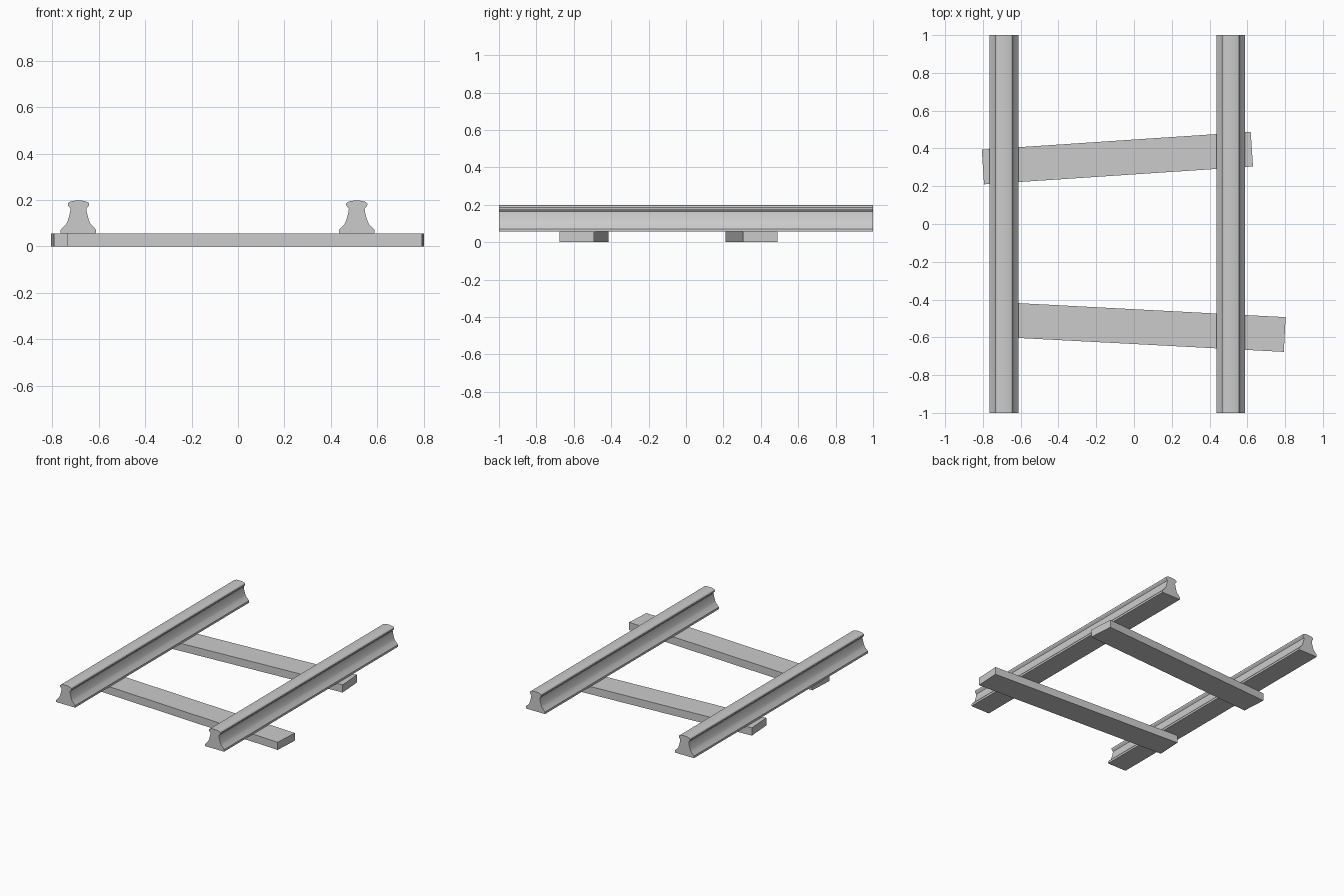
import bpy, bmesh, math

if "Cube" in bpy.data.objects:
    bpy.data.objects.remove(bpy.data.objects["Cube"])

# Half cross-section of a rail: (half width, height), foot to crown
HALF = [(0.0765, 0.056), (0.0765, 0.071), (0.070, 0.079), (0.053, 0.096),
        (0.047, 0.108), (0.041, 0.128), (0.036, 0.147), (0.034, 0.163),
        (0.045, 0.176), (0.046, 0.185), (0.039, 0.192), (0.022, 0.197),
        (0.0, 0.198)]


def finish(name, bm):
    bmesh.ops.recalc_face_normals(bm, faces=bm.faces)
    mesh = bpy.data.meshes.new(name)
    bm.to_mesh(mesh)
    bm.free()
    obj = bpy.data.objects.new(name, mesh)
    bpy.context.collection.objects.link(obj)
    return obj


def rail(name, x):
    profile = HALF + [(-w, z) for w, z in reversed(HALF[:-1])]
    bm = bmesh.new()
    face = bm.faces.new([bm.verts.new((w, -1, z)) for w, z in profile])
    ext = bmesh.ops.extrude_face_region(bm, geom=[face], use_keep_orig=True)
    verts = [g for g in ext["geom"] if isinstance(g, bmesh.types.BMVert)]
    bmesh.ops.translate(bm, verts=verts, vec=(0, 2, 0))
    obj = finish(name, bm)
    obj.location.x = x
    bpy.ops.object.select_all(action='DESELECT')
    obj.select_set(True)
    bpy.context.view_layer.objects.active = obj
    bpy.ops.object.shade_smooth_by_angle(angle=math.radians(28))


def sleeper(name, x, y, length, degrees):
    bm = bmesh.new()
    bmesh.ops.create_cube(bm, size=1)
    bmesh.ops.scale(bm, verts=bm.verts, vec=(length, 0.184, 0.056))
    obj = finish(name, bm)
    obj.location = (x, y, 0.028)
    obj.rotation_euler.z = math.radians(degrees)


# Two parallel rails
rail("left_rail", -0.688)
rail("right_rail", 0.512)

# Two crooked wooden sleepers under the rails
sleeper("back_sleeper", -0.088, 0.349, 1.427, 3.8)
sleeper("front_sleeper", 0.033, -0.545, 1.532, -3.0)
